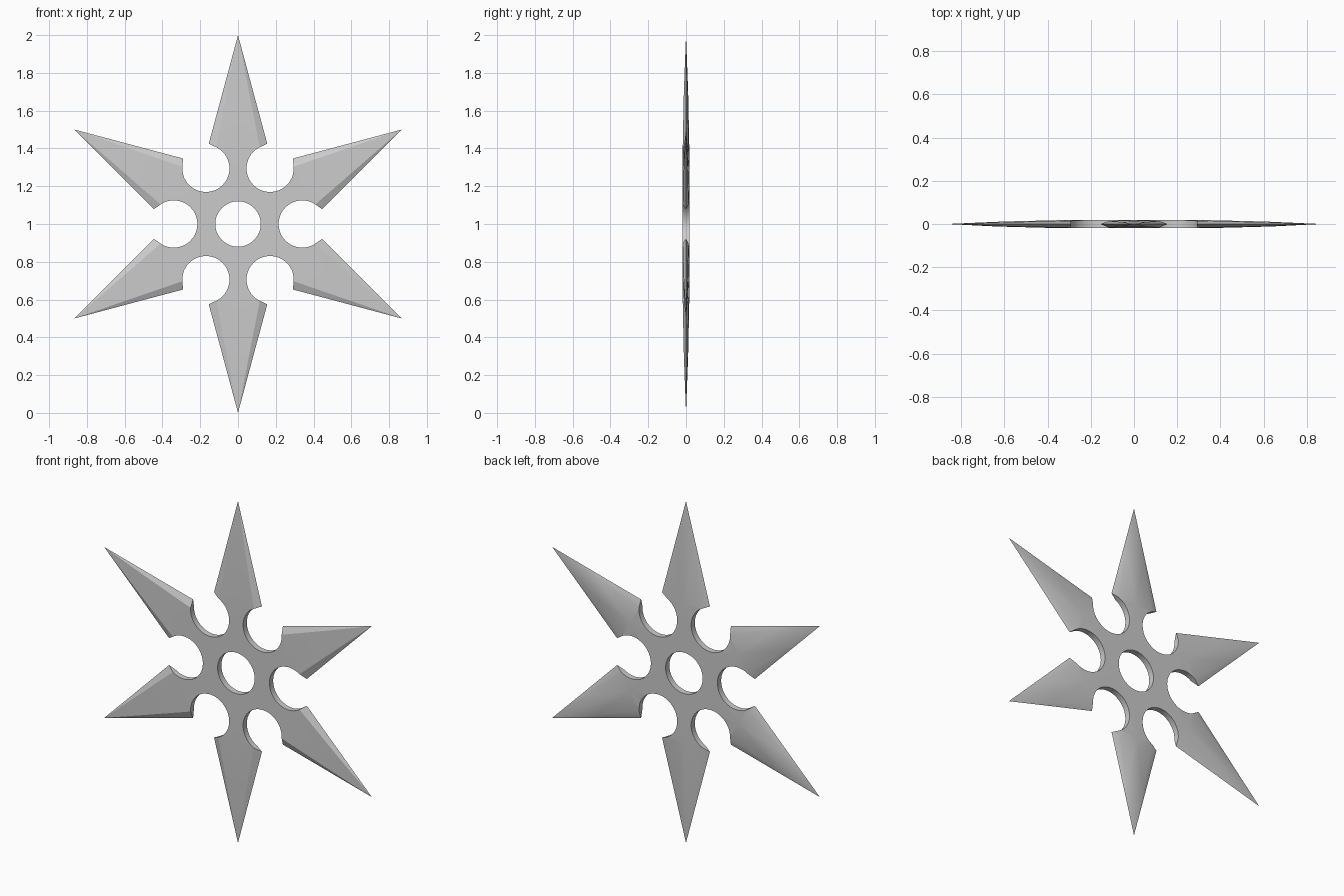
import bpy, bmesh
from math import sin, cos, radians, pi
from mathutils import Matrix, Vector

if "Cube" in bpy.data.objects:
    bpy.data.objects.remove(bpy.data.objects["Cube"])

T = 0.0175            # half thickness of the plate
R_HOLE, R_BITE, D_BITE = 0.12, 0.125, 0.34
CX, CZ = D_BITE * sin(pi / 6), D_BITE * cos(pi / 6)


def arc(cx, cz, r, a0, a1, n):
    return [(cx + r * cos(radians(a0 + (a1 - a0) * i / n)),
             cz + r * sin(radians(a0 + (a1 - a0) * i / n))) for i in range(n + 1)]


# Profiles for half of one arm (arm axis along +z)
hole = arc(0, 0, R_HOLE, 60, 90, 6)
bite = arc(CX, CZ, R_BITE, 240, 180, 7)       # hub to neck
flare = arc(CX, CZ, R_BITE, 180, 116, 7)      # neck to bevel corner
shoulder, tip = (0.155, 0.425), (0, 1.0)
edge_mid = (0.155 * 0.52, 0.70)
inner_mid = (0.058, 0.70)
root, heel, spine = (0, CZ), (0, flare[-1][1]), (0, 0.70)

bm = bmesh.new()


def face(pts, turn):
    verts = [bm.verts.new(turn @ Vector(p)) for p in pts]
    bm.faces.new(verts)


def half_arm(turn):
    def at(p, y):
        return (p[0], y, p[1])

    def flare_y(i, s):
        # front stays flat to the bevel, back is softly domed
        return s * T if s < 0 else T - 0.004 * i / (len(flare) - 1)

    for s in (-1, 1):
        # hub
        face([at(p, s * T) for p in hole + [root] + bite[::-1]], turn)
        # flared blade root
        rim = [at(p, flare_y(i, s)) for i, p in enumerate(flare)]
        h = at(heel, s * T)
        face([h, at(root, s * T), rim[0]], turn)
        for a, b in zip(rim, rim[1:]):
            face([h, a, b], turn)
        # tapering blade and its bevel
        sp, im = at(spine, s * 0.0115), at(inner_mid, s * (0.0115 if s < 0 else 0.009))
        em, sh, tp = at(edge_mid, 0), at(shoulder, 0), at(tip, 0)
        face([h, rim[-1], im, sp], turn)
        face([sp, im, tp], turn)
        face([rim[-1], sh, em, im], turn)
        face([im, em, tp], turn)
    # walls of the hole, bites and shoulders
    for line in (hole, bite):
        for a, b in zip(line, line[1:]):
            face([at(a, -T), at(b, -T), at(b, T), at(a, T)], turn)
    for i in range(len(flare) - 1):
        a, b = flare[i], flare[i + 1]
        face([at(a, flare_y(i, -1)), at(b, flare_y(i + 1, -1)),
              at(b, flare_y(i + 1, 1)), at(a, flare_y(i, 1))], turn)
    last = len(flare) - 1
    face([at(flare[-1], flare_y(last, -1)), at(shoulder, 0),
          at(flare[-1], flare_y(last, 1))], turn)


# Six arms, each mirrored about its own axis
for k in range(6):
    spin = Matrix.Translation((0, 0, 1)) @ Matrix.Rotation(k * pi / 3, 4, 'Y')
    half_arm(spin)
    half_arm(spin @ Matrix.Diagonal((-1, 1, 1, 1)))

bmesh.ops.remove_doubles(bm, verts=bm.verts, dist=1e-5)
bmesh.ops.recalc_face_normals(bm, faces=bm.faces)
mesh = bpy.data.meshes.new("throwing_star")
bm.to_mesh(mesh)
bm.free()
star = bpy.data.objects.new("throwing_star", mesh)
bpy.context.collection.objects.link(star)
bpy.context.view_layer.objects.active = star
star.select_set(True)
bpy.ops.object.shade_smooth_by_angle(angle=radians(20))
